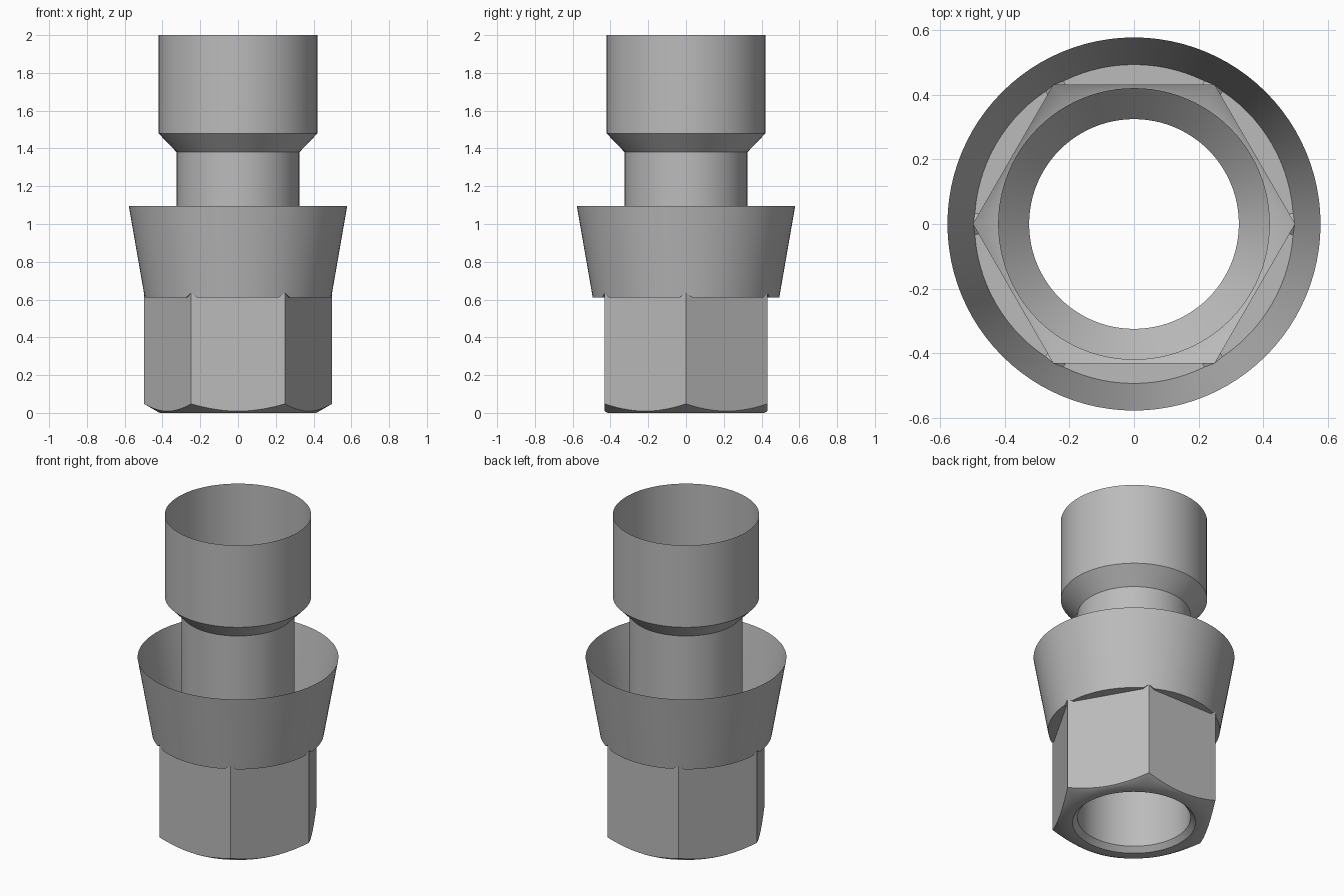
import bpy, bmesh, math

SEGMENTS = 96
HEX_CORNER = 0.498      # corner radius of the hexagon
CUP_BASE, CUP_TOP = 0.494, 0.578
CUP_Z0, CUP_Z1 = 0.612, 1.095
CHAMFER_R = 0.415       # radius where the hexagon chamfer meets the bottom

old = bpy.data.objects.get("Cube")
if old:
    bpy.data.objects.remove(old, do_unlink=True)

steel = bpy.data.materials.new("grey_steel")
steel.use_nodes = True
colour = (0.5, 0.5, 0.5, 1)
steel.diffuse_color = colour
steel.node_tree.nodes["Principled BSDF"].inputs["Base Color"].default_value = colour


def lathe(name, profile):
    """Skin rings; each profile entry is a function angle -> (radius, z)."""
    bm = bmesh.new()
    rings = []
    for point in profile:
        ring = []
        for i in range(SEGMENTS):
            a = math.tau * i / SEGMENTS
            r, z = point(a)
            ring.append(bm.verts.new((r * math.cos(a), r * math.sin(a), z)))
        rings.append(ring)
    for low, high in zip(rings, rings[1:]):
        for i in range(SEGMENTS):
            j = (i + 1) % SEGMENTS
            bm.faces.new((low[i], low[j], high[j], high[i]))
    bmesh.ops.remove_doubles(bm, verts=bm.verts, dist=1e-5)
    mesh = bpy.data.meshes.new(name)
    bm.to_mesh(mesh)
    bm.free()
    mesh.materials.append(steel)
    obj = bpy.data.objects.new(name, mesh)
    bpy.context.collection.objects.link(obj)
    bpy.ops.object.select_all(action="DESELECT")
    obj.select_set(True)
    bpy.context.view_layer.objects.active = obj
    bpy.ops.object.shade_smooth_by_angle(angle=math.radians(35))
    return obj


def circle(r, z):
    return lambda a: (r, z)


def hex_radius(a):
    sector = math.pi / 3
    return HEX_CORNER * math.cos(sector / 2) / math.cos(a % sector - sector / 2)


# Scalloped lower edge, where the conical chamfer cuts the flats
def hex_bottom(a):
    r = hex_radius(a)
    return r, (r - CHAMFER_R) * math.tan(math.radians(30))


# Upper edge, with the corners running slightly into the flared cup
def hex_top(a):
    r = hex_radius(a)
    slope = (CUP_Z1 - CUP_Z0) / (CUP_TOP - CUP_BASE)
    return r, CUP_Z0 + max(0, r - CUP_BASE) * slope


def cup_bottom(a):
    r, z = hex_top(a)
    return max(r, CUP_BASE), z


# Hexagonal nut with its countersunk bottom opening
lathe("hex_nut", [circle(0.325, 0.03), circle(0.354, 0), circle(CHAMFER_R, 0),
                  hex_bottom, hex_top])

# Flared open cup with the ledge that joins it to the hexagon
lathe("flared_cup", [hex_top, cup_bottom, circle(CUP_TOP, CUP_Z1)])

# Thin inner tube with a narrow neck and a wide open head
lathe("inner_tube", [circle(0.325, 0.03), circle(0.325, 1.38),
                     circle(0.421, 1.48), circle(0.421, 2)])
